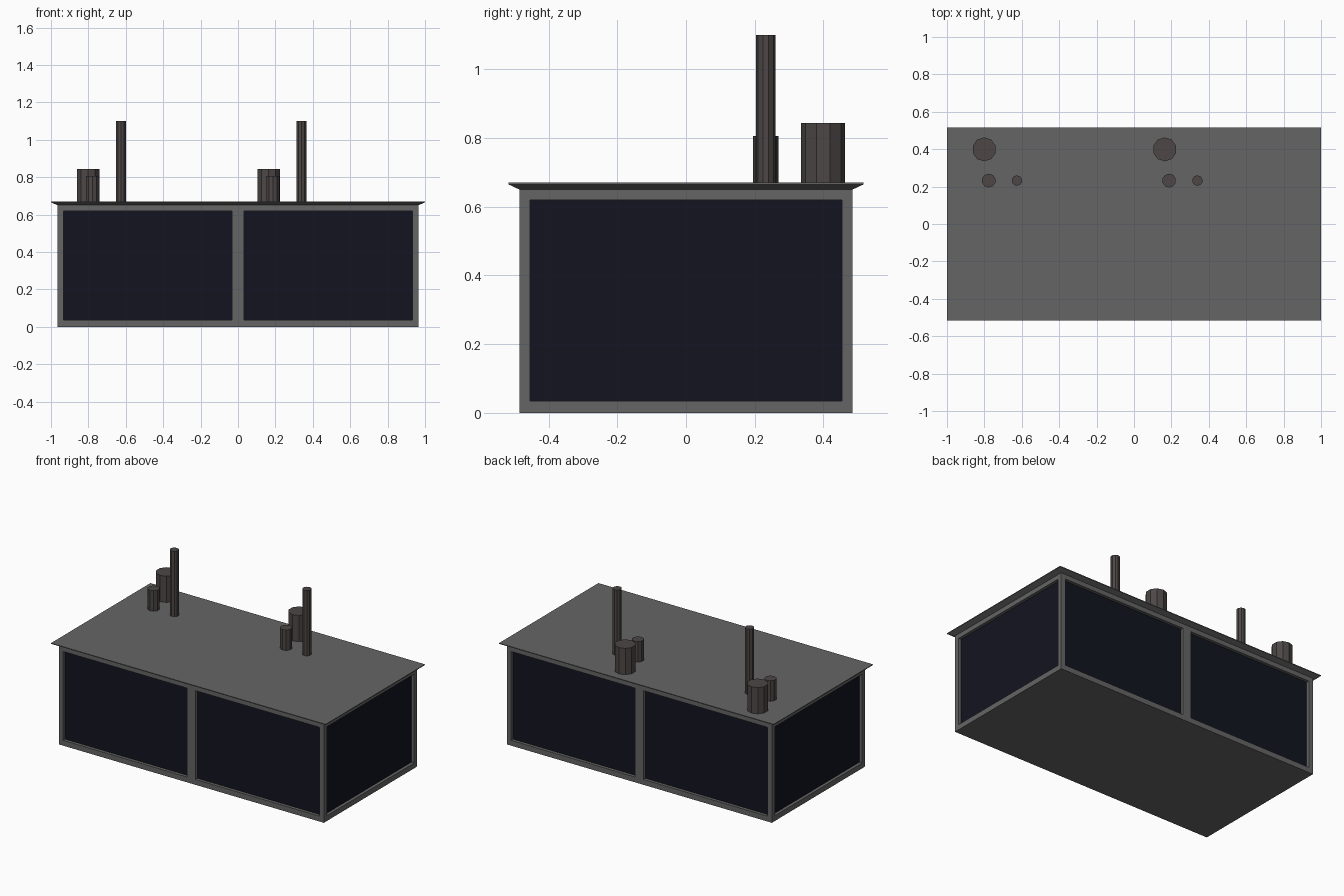
import bpy, bmesh
from mathutils import Vector

if "Cube" in bpy.data.objects:
    bpy.data.objects.remove(bpy.data.objects["Cube"])

def material(name, rgb):
    m = bpy.data.materials.new(name)
    m.diffuse_color = (*rgb, 1)
    m.use_nodes = True
    m.node_tree.nodes["Principled BSDF"].inputs["Base Color"].default_value = m.diffuse_color
    return m

GREY = material("wall_grey", (0.13, 0.13, 0.13))
GLASS = material("dark_glass", (0.006, 0.007, 0.014))
PIPE = material("flue_brown", (0.075, 0.062, 0.062))

HX, HY, H = 0.965, 0.485, 0.655      # body half sizes and height
Z0, Z1 = 0.035, 0.62                 # window sill and head
RECESS = 0.02

def add_object(name, bm, *mats):
    me = bpy.data.meshes.new(name)
    bm.to_mesh(me)
    bm.free()
    for m in mats:
        me.materials.append(m)
    ob = bpy.data.objects.new(name, me)
    bpy.context.collection.objects.link(ob)
    return ob

def box(bm):
    bmesh.ops.create_cube(bm, size=2)

# Body: box split at the middle, each wall inset to a sunken window
bm = bmesh.new()
box(bm)
for v in bm.verts:
    v.co = (v.co.x * HX, v.co.y * HY, (v.co.z + 1) / 2 * H)
bmesh.ops.bisect_plane(bm, geom=bm.verts[:] + bm.edges[:] + bm.faces[:],
                       plane_co=(0, 0, 0), plane_no=(1, 0, 0))
bm.normal_update()
panes = [f for f in bm.faces if abs(f.normal.z) < 0.5]
bmesh.ops.inset_individual(bm, faces=panes, thickness=0.044)
for f in panes:
    for v in f.verts:
        v.co.z = Z0 if v.co.z < H / 2 else Z1
bmesh.ops.inset_individual(bm, faces=panes, thickness=0, depth=-RECESS)
for f in panes:
    f.material_index = 1
add_object("building_body", bm, GREY, GLASS)

# Roof: slab flaring outwards to a thin lip
bm = bmesh.new()
rings = []
for x, y, z in [(HX, HY, 0.65), (1.0, 0.517, 0.665), (1.0, 0.517, 0.67)]:
    rings.append([bm.verts.new((sx * x, sy * y, z))
                  for sx, sy in ((-1, -1), (1, -1), (1, 1), (-1, 1))])
for a, b in zip(rings, rings[1:]):
    for i in range(4):
        j = (i + 1) % 4
        bm.faces.new((a[i], a[j], b[j], b[i]))
bm.faces.new(rings[-1])
bm.faces.new(rings[0][::-1])
add_object("roof", bm, GREY)

# Roof pipes: the same set of three above each half
def pipe(name, x, y, r, top, base=0.66):
    bm = bmesh.new()
    bmesh.ops.create_cone(bm, cap_ends=True, segments=10, radius1=r, radius2=r,
                          depth=top - base)
    bmesh.ops.translate(bm, verts=bm.verts, vec=Vector((x, y, (top + base) / 2)))
    add_object(name, bm, PIPE)

for side, dx in (("left", 0), ("right", 0.965)):
    pipe(f"wide_vent_{side}", -0.801 + dx, 0.399, 0.064, 0.843)
    pipe(f"small_vent_{side}", -0.777 + dx, 0.232, 0.037, 0.805)
    pipe(f"tall_flue_{side}", -0.626 + dx, 0.232, 0.028, 1.10)
